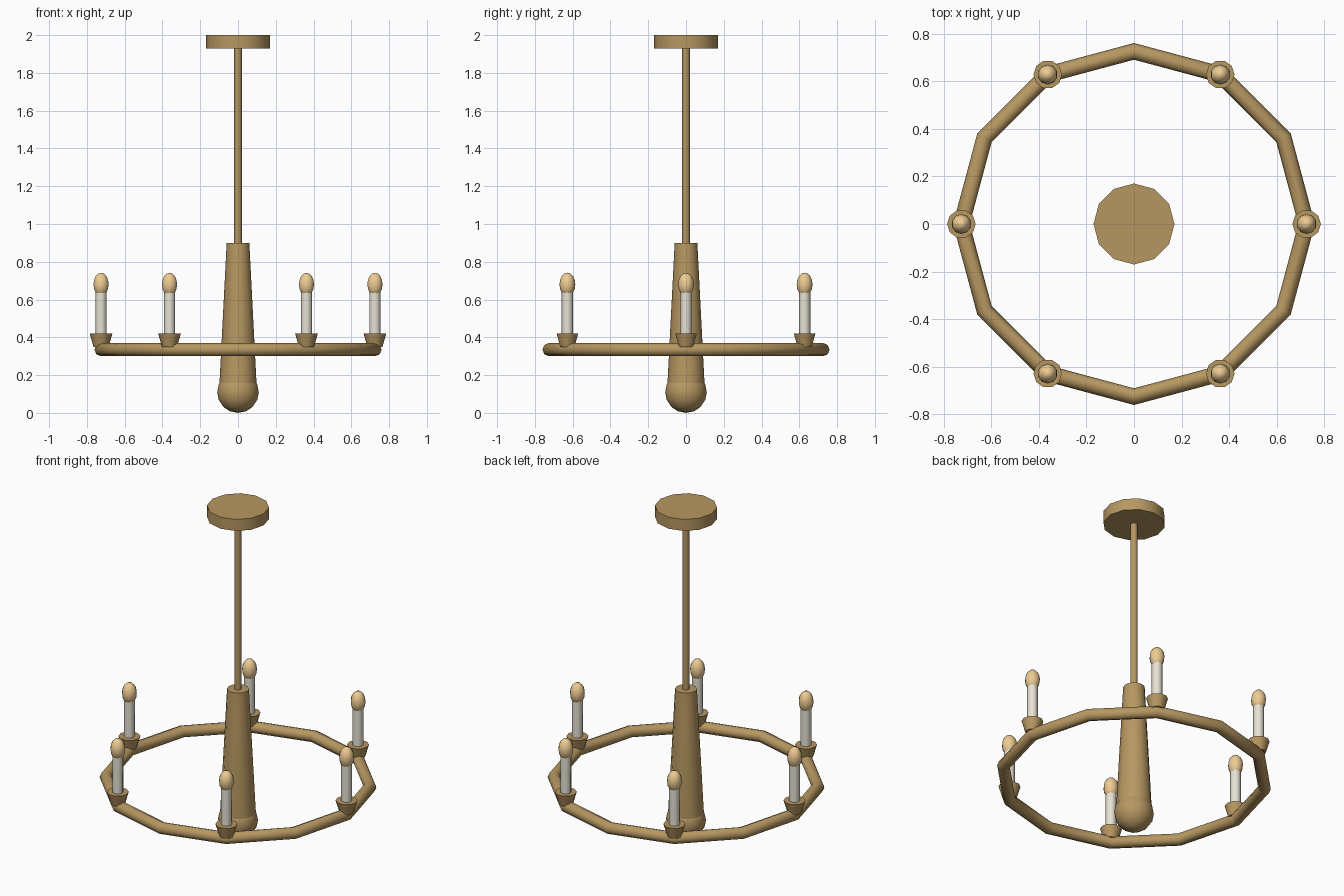
import bpy
from math import cos, sin, pi, radians

if "Cube" in bpy.data.objects:
    bpy.data.objects.remove(bpy.data.objects["Cube"])


def material(name, rgb):
    m = bpy.data.materials.new(name)
    m.diffuse_color = (*rgb, 1)
    m.use_nodes = True
    m.node_tree.nodes["Principled BSDF"].inputs["Base Color"].default_value = m.diffuse_color
    return m


brass = material("brass", (0.47, 0.31, 0.12))
wax = material("candle_wax", (0.80, 0.76, 0.66))
glow = material("warm_bulb", (0.85, 0.60, 0.29))


def finish(name, mat, angle=50):
    o = bpy.context.object
    o.name = name
    o.data.materials.append(mat)
    bpy.ops.object.shade_smooth_by_angle(angle=radians(angle))
    return o


def cone(name, mat, x, y, z0, z1, r0, r1, sides):
    bpy.ops.mesh.primitive_cone_add(vertices=sides, radius1=r0, radius2=r1, depth=z1 - z0,
                                    location=(x, y, (z0 + z1) / 2), rotation=(0, 0, pi / 2))
    return finish(name, mat)


def ball(name, mat, loc, r, stretch=1, segments=12, rings=8):
    bpy.ops.mesh.primitive_uv_sphere_add(segments=segments, ring_count=rings, radius=r, location=loc)
    bpy.context.object.scale.z = stretch
    return finish(name, mat, 60)


# Ceiling plate, rod and tapered central body with ball end
cone("ceiling_plate", brass, 0, 0, 1.93, 2.0, 0.17, 0.17, 12)
cone("hanging_rod", brass, 0, 0, 0.88, 1.94, 0.02, 0.02, 8)
cone("central_body", brass, 0, 0, 0.12, 0.90, 0.10, 0.06, 12)
ball("body_ball", brass, (0, 0, 0.11), 0.11)

# Twelve-sided ring
R = 0.725
bpy.ops.mesh.primitive_torus_add(major_segments=12, minor_segments=8, major_radius=R,
                                 minor_radius=0.035, location=(0, 0, 0.335))
finish("ring", brass, 60)

# Six candles with cups and bulbs
for i in range(6):
    x, y = R * cos(i * pi / 3), R * sin(i * pi / 3)
    cone(f"candle_cup_{i + 1}", brass, x, y, 0.35, 0.42, 0.04, 0.06, 10)
    cone(f"candle_{i + 1}", wax, x, y, 0.40, 0.65, 0.03, 0.03, 8)
    ball(f"bulb_{i + 1}", glow, (x, y, 0.68), 0.042, 1.48, 10, 8)
